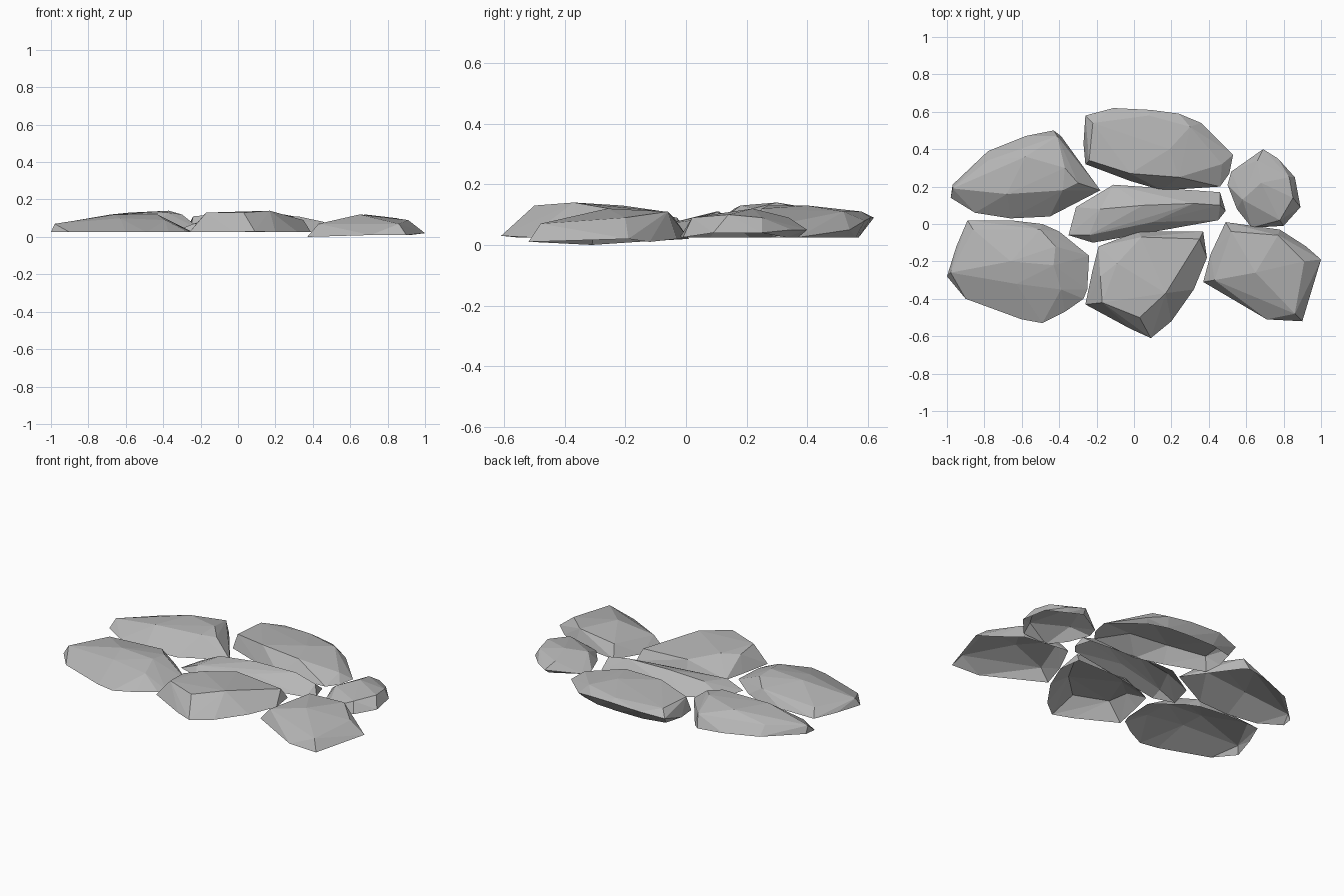
import bpy
import bmesh
from mathutils import Vector

# Remove the default cube only
default_cube = bpy.data.objects.get("Cube")
if default_cube:
    bpy.data.objects.remove(default_cube, do_unlink=True)

# One plain stone colour
stone_grey = bpy.data.materials.new("stone grey")
stone_grey.use_nodes = True
colour = (0.47, 0.47, 0.47, 1.0)
stone_grey.diffuse_color = colour
stone_grey.node_tree.nodes["Principled BSDF"].inputs["Base Color"].default_value = colour

CENTIMETRE = 0.01
UNDERSIDE = -0.8


def make_stone(name, rim, crown, rim_height=2.5):
    """Build a chipped paving stone as an open shell: a hull without its underside.

    The rim holds (x, y) or (x, y, z) points, the crown (x, y, z) points,
    all in hundredths of a unit.
    """
    rim = [p if len(p) == 3 else (*p, rim_height) for p in rim]

    bm = bmesh.new()
    for point in rim + crown:
        bm.verts.new(Vector(point) * CENTIMETRE)
    hull = bmesh.ops.convex_hull(bm, input=bm.verts)
    unused = {v for v in hull["geom_interior"] + hull["geom_unused"]
              if isinstance(v, bmesh.types.BMVert)}
    bmesh.ops.delete(bm, geom=list(unused), context="VERTS")
    bmesh.ops.recalc_face_normals(bm, faces=bm.faces)

    # The stones lie on the ground, so they are open below
    bm.normal_update()
    underside = [f for f in bm.faces if f.normal.z < UNDERSIDE]
    bmesh.ops.delete(bm, geom=underside, context="FACES")

    mesh = bpy.data.meshes.new(name)
    bm.to_mesh(mesh)
    bm.free()
    mesh.materials.append(stone_grey)
    stone = bpy.data.objects.new(name, mesh)
    bpy.context.collection.objects.link(stone)
    return stone


# Back row; the rear edge of the middle stone overhangs its foot
make_stone(
    "back_middle_stone",
    rim=[(-26, 58, 7), (-11, 62, 9), (9, 61, 9), (24, 59, 8), (36, 54, 5),
         (-24, 54), (-10, 57), (8, 57), (22, 56), (34, 52), (53, 37),
         (51, 27), (46, 20), (15, 18), (-2, 23), (-26, 32), (-27, 43)],
    crown=[(-24, 34, 11), (-2, 27, 13), (24, 25, 12), (47, 32, 7), (19, 40, 13),
           (-22, 54, 11), (8, 58, 11), (30, 52, 11)],
)
make_stone(
    "back_left_stone",
    rim=[(-98, 14), (-97, 21), (-78, 39), (-58, 47), (-43, 50), (-39, 47),
         (-29, 32), (-18, 18), (-45, 4), (-66, 3), (-85, 6)],
    crown=[(-97, 19, 7), (-68, 16, 12), (-38, 18, 13), (-30, 22, 12),
           (-37, 30, 14), (-58, 36, 13), (-78, 34, 8), (-41, 47, 10)],
)
make_stone(
    "back_right_stone",
    rim=[(69, 40, 5), (77, 35, 5), (86, 25, 4), (89, 9, 4), (68, 37), (76, 33),
         (84, 24), (86, 9), (80, -1), (63, -2), (55, 8), (50, 21), (52, 28)],
    crown=[(68, 22, 12), (83, 25, 9), (85, 14, 10), (78, 2, 9), (58, 13, 9),
           (66, 34, 9)],
)

# Long narrow stone in the middle
make_stone(
    "centre_stone",
    rim=[(-11, 21), (0, 19), (46, 17), (49, 7), (45, 2), (14, -2), (-22, -10),
         (-35, -6), (-31, 9)],
    crown=[(-18, 8, 9), (5, 10, 11), (32, 11, 11), (46, 10, 8), (10, 1, 8),
           (-24, -6, 7)],
)

# Front row
make_stone(
    "front_left_stone",
    rim=[(-89, 2), (-66, 2), (-49, 0), (-40, -4), (-24, -17), (-25, -35), (-27, -40),
         (-37, -47), (-49, -53), (-60, -51), (-90, -40), (-100, -28), (-95, -12)],
    crown=[(-66, -20, 12), (-42, -12, 11), (-43, -22, 12), (-63, -32, 10),
           (-39, -35, 9), (-86, -3, 7), (-98, -26, 7), (-50, -3, 9)],
)
make_stone(
    "front_middle_stone",
    rim=[(-19, -12), (2, -4), (37, -4), (39, -18), (32, -35), (20, -52), (9, -61, 3),
         (-2, -56), (-26, -43), (-22, -24)],
    crown=[(-18, -28, 12), (-17, -42, 13), (3, -50, 13), (17, -37, 14), (35, -8, 9),
           (-9, -21, 13), (4, -7, 11)],
)
make_stone(
    "front_right_stone",
    rim=[(49, 1, 2), (78, -3, 2), (92, -12), (100, -19, 2), (90, -52), (71, -51),
         (37, -31, 0), (41, -16)],
    crown=[(52, -4, 9), (77, -6, 11), (91, -20, 9), (86, -48, 7), (65, -26, 12),
           (43, -30, 7)],
    rim_height=1,
)
